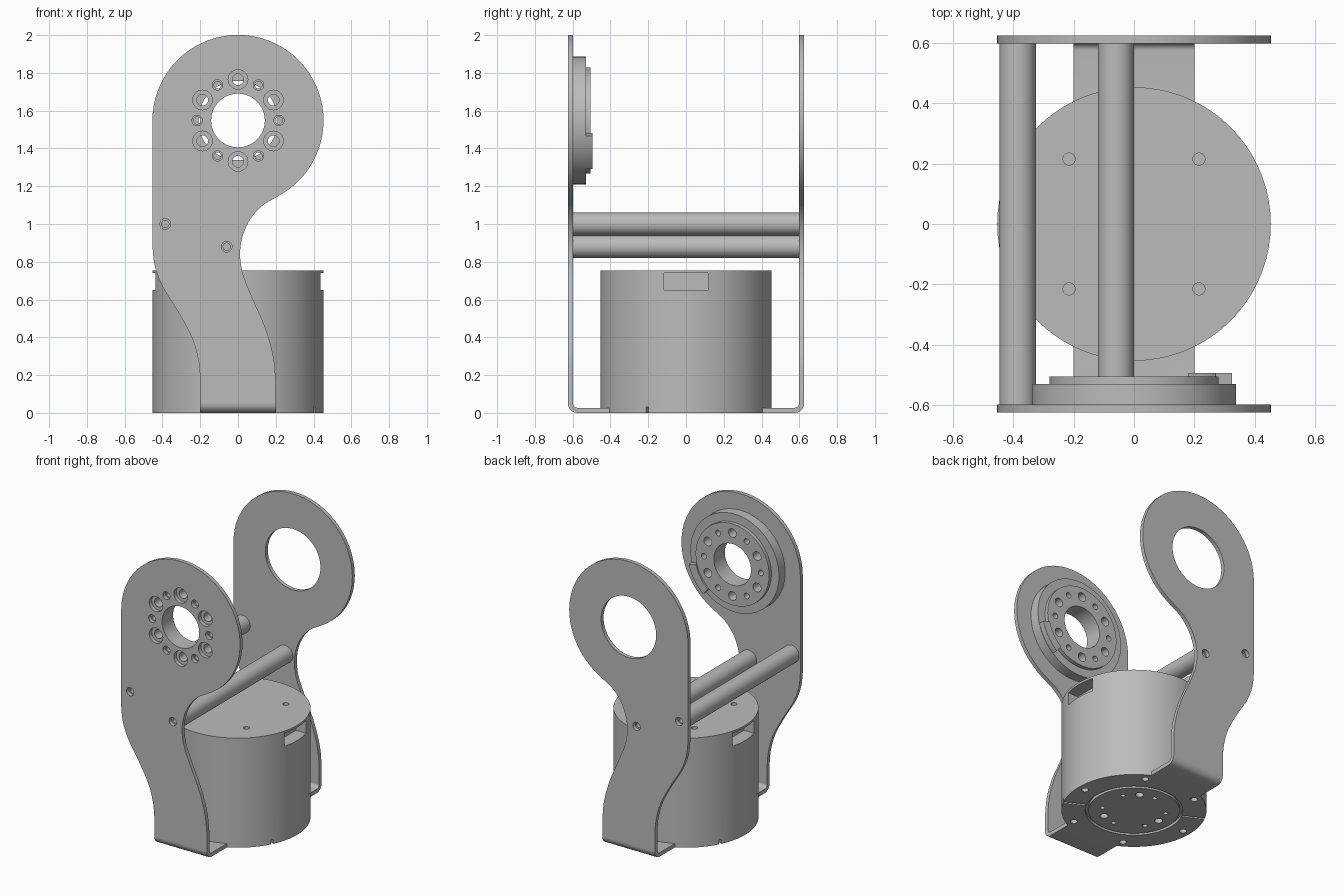
import bpy, bmesh
from math import sin, cos, radians, pi
from mathutils import Matrix, Vector

if "Cube" in bpy.data.objects:
    bpy.data.objects.remove(bpy.data.objects["Cube"], do_unlink=True)

grey = bpy.data.materials.new("plain grey")
grey.use_nodes = True
grey.diffuse_color = (0.5, 0.5, 0.5, 1)
grey.node_tree.nodes["Principled BSDF"].inputs["Base Color"].default_value = (0.5, 0.5, 0.5, 1)

HUB_Z, RADIUS = 1.548, 0.453        # joint centre height, plate and motor radius
INNER, OUTER = 0.598, 0.625         # side plate faces
RODS = [(-0.385, 1.0), (-0.06, 0.88)]


def make(name, bm):
    bmesh.ops.recalc_face_normals(bm, faces=bm.faces)
    mesh = bpy.data.meshes.new(name)
    bm.to_mesh(mesh)
    bm.free()
    mesh.materials.append(grey)
    ob = bpy.data.objects.new(name, mesh)
    bpy.context.collection.objects.link(ob)
    return ob


def prism(name, points, shift):
    """Closed outline of 3D points pushed along a vector."""
    bm = bmesh.new()
    face = bm.faces.new([bm.verts.new(p) for p in points])
    out = bmesh.ops.extrude_face_region(bm, geom=[face])
    moved = [v for v in out["geom"] if isinstance(v, bmesh.types.BMVert)]
    bmesh.ops.translate(bm, verts=moved, vec=shift)
    return make(name, bm)


def lathe(name, profile, closed, steps=72):
    """Spin (radius, height) points round z."""
    bm = bmesh.new()
    vs = [bm.verts.new((r, 0, z)) for r, z in profile]
    pairs = list(zip(vs, vs[1:])) + ([(vs[-1], vs[0])] if closed else [])
    es = [bm.edges.new(p) for p in pairs]
    bmesh.ops.spin(bm, geom=vs + es, cent=(0, 0, 0), axis=(0, 0, 1),
                   angle=2 * pi, steps=steps, use_merge=True)
    bmesh.ops.remove_doubles(bm, verts=bm.verts, dist=1e-5)
    return make(name, bm)


def add_cyl(bm, centre, r, depth, axis, seg=24):
    turn = Matrix.Rotation(pi / 2, 4, "X") if axis == "Y" else Matrix()
    bmesh.ops.create_cone(bm, cap_ends=True, segments=seg, radius1=r, radius2=r,
                          depth=depth, matrix=Matrix.Translation(centre) @ turn)


def add_box(bm, centre, size, angle=0):
    m = Matrix.Rotation(angle, 4, "Z") @ Matrix.Translation(centre) @ Matrix.Diagonal((*size, 1))
    bmesh.ops.create_cube(bm, size=1, matrix=m)


def cut(ob, bm):
    """Subtract the shapes in bm, then drop the cutter."""
    cutter = make("cutter", bm)
    cutter.hide_render = True
    mod = ob.modifiers.new("cut", "BOOLEAN")
    mod.operation, mod.solver, mod.object = "DIFFERENCE", "EXACT", cutter
    ev = ob.evaluated_get(bpy.context.evaluated_depsgraph_get())
    mesh = bpy.data.meshes.new_from_object(ev)
    ob.modifiers.clear()
    ob.data = mesh
    bpy.data.objects.remove(cutter, do_unlink=True)


def smooth(ob):
    bpy.ops.object.select_all(action="DESELECT")
    ob.select_set(True)
    bpy.context.view_layer.objects.active = ob
    bpy.ops.object.shade_smooth_by_angle(angle=radians(30))


def ring(r, degrees, cx=0.0, cy=0.0):
    return [(cx + r * cos(radians(a)), cy + r * sin(radians(a))) for a in degrees]


def spline(pts, n=4):
    """Smooth curve through a few points."""
    p = [Vector(q) for q in pts]
    p = [2 * p[0] - p[1]] + p + [2 * p[-1] - p[-2]]
    out = []
    for a, b, c, d in zip(p, p[1:], p[2:], p[3:]):
        for i in range(n):
            t = i / n
            out.append(0.5 * (2 * b + (c - a) * t + (2 * a - 5 * b + 4 * c - d) * t * t
                              + (3 * b - a - 3 * c + d) * t ** 3))
    return out + [p[-2]]


# Side plate outline: round head, then a curved neck down to a narrow foot
head = ring(RADIUS, range(180, -61, -5), 0, HUB_Z)
right = spline([(0.213, 1.148), (0.12, 1.09), (0.05, 1.0), (0.013, 0.88), (0.022, 0.75),
                (0.08, 0.6), (0.145, 0.45), (0.187, 0.3), (0.2, 0.18)])
left = spline([(-0.2, 0.18), (-0.21, 0.28), (-0.245, 0.4), (-0.32, 0.54),
               (-0.4, 0.67), (-0.441, 0.78), (-0.453, 0.88)])
outline = head + right[1:] + [(0.2, 0.05), (-0.2, 0.05)] + left

# Bent foot section (y, z)
section = (ring(0.05, range(180, 271, 15), -0.575, 0.05) + [(-0.4, 0), (-0.4, 0.027)]
           + ring(0.023, range(270, 179, -15), -0.575, 0.05))

for side, name in ((-1, "front"), (1, "back")):
    plate = prism(name + "_plate", [(x, side * INNER, z) for x, z in outline],
                  (0, side * (OUTER - INNER), 0))
    bm = bmesh.new()
    y = side * INNER
    for x, z in RODS:
        add_cyl(bm, (x, y, z), 0.028, 0.2, "Y")
    if side < 0:
        add_cyl(bm, (0, y, HUB_Z), 0.142, 0.2, "Y", 72)
        for r, start in ((0.052, 30), (0.027, 0)):
            for x, z in ring(0.217, range(start, 360, 60), 0, HUB_Z):
                add_cyl(bm, (x, y, z), r, 0.2, "Y")
    else:
        add_cyl(bm, (0, y, HUB_Z), 0.21, 0.2, "Y", 72)
    cut(plate, bm)
    smooth(plate)

    foot = prism(name + "_foot", [(-0.2, -side * y, z) for y, z in section], (0.4, 0, 0))
    bm = bmesh.new()
    add_cyl(bm, (0, 0, 0), RADIUS - 0.001, 0.3, "Z", 72)
    cut(foot, bm)
    smooth(foot)

# Cross rods with screw bores in both ends
for i, (x, z) in enumerate(RODS):
    bm = bmesh.new()
    add_cyl(bm, (x, 0, z), 0.06, 2 * INNER, "Y", 40)
    rod = make("cross_rod_%d" % (i + 1), bm)
    bm = bmesh.new()
    for side in (-1, 1):
        add_cyl(bm, (x, side * INNER, z), 0.019, 0.26, "Y")
    cut(rod, bm)
    smooth(rod)

# Stepped joint hub on the inside of the front plate
hub = lathe("joint_hub", [(0.142, 0), (0.338, 0), (0.338, 0.068), (0.28, 0.068),
                          (0.28, 0.093), (0.142, 0.093)], True)
hub.data.transform(Matrix.Translation((0, -INNER, HUB_Z)) @ Matrix.Rotation(-pi / 2, 4, "X"))
bm = bmesh.new()
for r, start in ((0.03, 30), (0.019, 0)):
    for x, z in ring(0.217, range(start, 360, 60), 0, HUB_Z):
        add_cyl(bm, (x, -INNER, z), r, 0.4, "Y")
cut(hub, bm)
smooth(hub)

# Stop block on the hub rim
arc = range(-50, -13, 4)
block = ring(0.335, arc, 0, HUB_Z) + ring(0.279, reversed(arc), 0, HUB_Z)
smooth(prism("hub_stop", [(x, -0.532, z) for x, z in block], (0, 0.038, 0)))

# Base motor: grooved underside, side pockets, screw holes
motor = lathe("base_motor", [(0, 0), (0.285, 0), (0.285, 0.02), (0.305, 0.02), (0.305, 0),
                             (RADIUS, 0), (RADIUS, 0.755), (0, 0.755)], False)
bm = bmesh.new()
for side in (-1, 1):
    add_box(bm, (side * 0.43, 0, 0.695), (0.14, 0.235, 0.09))
    add_box(bm, (side * 0.395, 0, 0.005), (0.17, 0.016, 0.05), radians(-27))
    for y in (-0.215, 0.215):
        add_cyl(bm, (side * 0.215, y, 0.755), 0.02, 0.1, "Z")
for r, at, angles in ((0.022, 0.4, range(0, 360, 60)), (0.026, 0.2, range(60, 360, 120)),
                      (0.015, 0.2, range(30, 360, 60))):
    for x, y in ring(at, angles):
        add_cyl(bm, (x, y, 0), r, 0.1, "Z")
cut(motor, bm)
smooth(motor)
